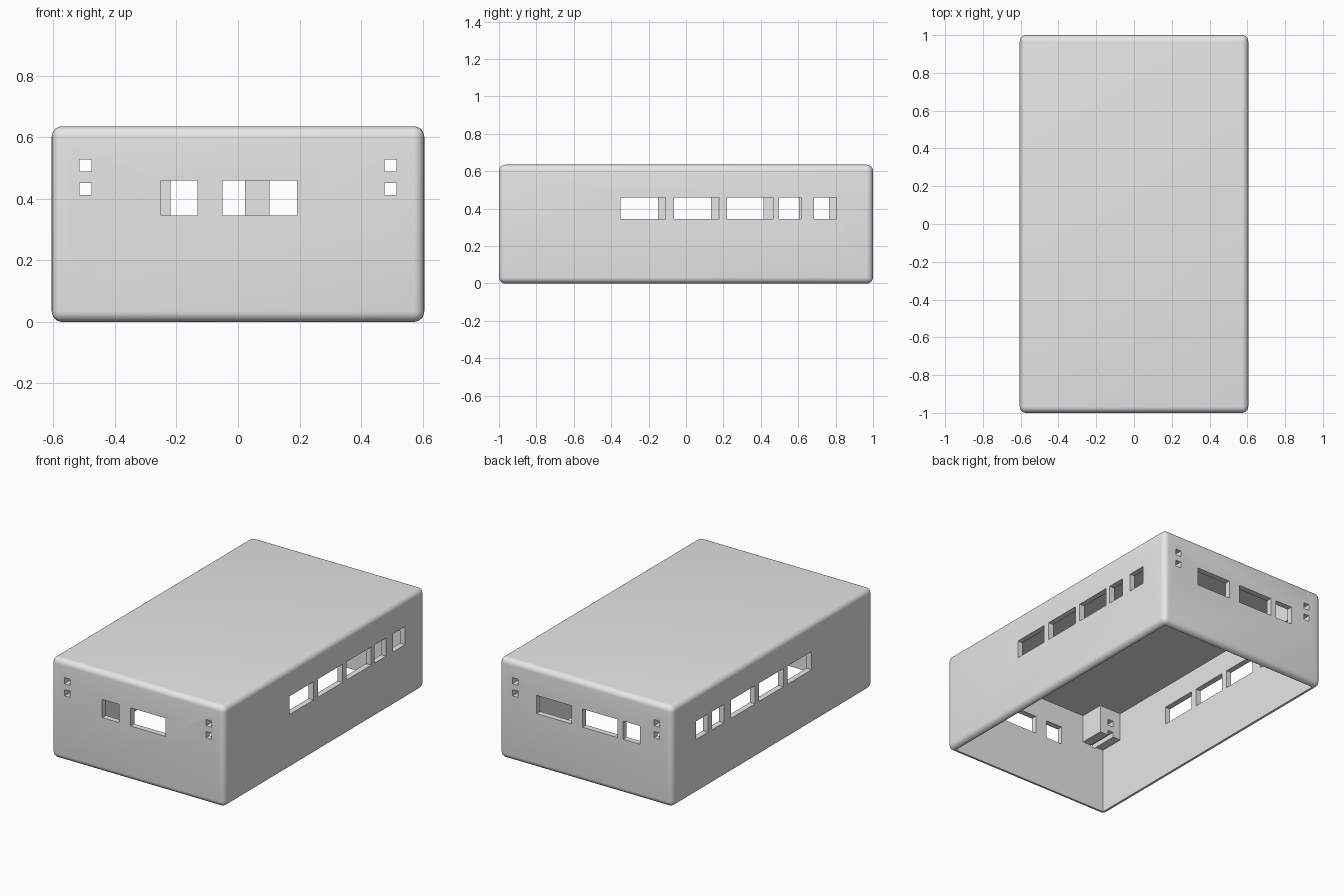
import bpy
import bmesh
from mathutils import Matrix, Vector

old = bpy.data.objects.get("Cube")
if old:
    bpy.data.objects.remove(old, do_unlink=True)

HX, HY, H = 0.605, 1.0, 0.635      # outer half width, half length, height
WALL, ROUND = 0.036, 0.034         # wall thickness and edge radius
IX, IY, IZ = HX - WALL, HY - WALL, H - WALL
PORT_Z = (0.345, 0.46)

grey = bpy.data.materials.new("plain grey")
grey.use_nodes = True
grey.diffuse_color = (0.8, 0.8, 0.8, 1)
grey.node_tree.nodes["Principled BSDF"].inputs["Base Color"].default_value = (0.8, 0.8, 0.8, 1)


def make_boxes(name, spans, radius=0):
    """One object of separate boxes, each given as x, y and z spans."""
    bm = bmesh.new()
    for span in spans:
        lo = Vector([min(s) for s in span])
        hi = Vector([max(s) for s in span])
        place = Matrix.Translation((lo + hi) / 2) @ Matrix.Diagonal((*(hi - lo), 1))
        bmesh.ops.create_cube(bm, size=1, matrix=place)
    if radius:
        bmesh.ops.bevel(bm, geom=bm.edges[:], offset=radius, segments=6,
                        profile=0.5, affect='EDGES')
    mesh = bpy.data.meshes.new(name)
    bm.to_mesh(mesh)
    bm.free()
    mesh.materials.append(grey)
    obj = bpy.data.objects.new(name, mesh)
    bpy.context.collection.objects.link(obj)
    return obj


def combine(target, other, operation):
    """Apply a boolean and remove the helper object."""
    other.hide_render = True
    mod = target.modifiers.new("cut", 'BOOLEAN')
    mod.operation = operation
    mod.solver = 'EXACT'
    mod.object = other
    bpy.context.view_layer.objects.active = target
    bpy.ops.object.modifier_apply(modifier=mod.name)
    bpy.data.objects.remove(other, do_unlink=True)


# Rounded cover, hollow and open underneath
cover = make_boxes("enclosure_cover", [((-HX, HX), (-HY, HY), (0, H))], ROUND)
combine(cover, make_boxes("cavity", [((-IX, IX), (-IY, IY), (-0.2, IZ))]), 'DIFFERENCE')

# Mounting block in each upper inside corner
corners = [(sx, sy) for sx in (-1, 1) for sy in (-1, 1)]
blocks = [((sx * 0.415, sx * (IX + 0.01)), (sy * 0.805, sy * (IY + 0.01)), (0.42, IZ + 0.01))
          for sx, sy in corners]
combine(cover, make_boxes("corner_blocks", blocks), 'UNION')

# Port openings in the four walls
front = [(-0.25, -0.132), (-0.05, 0.192)]
back = [(-0.38, -0.26), (-0.22, 0.023), (0.102, 0.345)]
right = [(-0.39, -0.15), (-0.108, 0.135), (0.175, 0.415), (0.485, 0.605), (0.645, 0.765)]
left = [(-0.35, -0.11), (-0.065, 0.18), (0.22, 0.465), (0.497, 0.615), (0.685, 0.805)]
ports = []
for side, spans in ((-1, front), (1, back)):
    ports += [(s, (side * (IY - 0.02), side * (HY + 0.1)), PORT_Z) for s in spans]
for side, spans in ((-1, right), (1, left)):
    ports += [((side * (IX - 0.02), side * (HX + 0.1)), s, PORT_Z) for s in spans]
combine(cover, make_boxes("ports", ports), 'DIFFERENCE')

# Small square tie holes running through the end walls and blocks
ties = [((sx * 0.476, sx * 0.514), (sy * 0.75, sy * 1.1), (z, z + 0.039))
        for sx, sy in corners for z in (0.412, 0.488)]
combine(cover, make_boxes("tie_holes", ties), 'DIFFERENCE')

# Smooth rounded edges, crisp openings
bpy.ops.object.select_all(action='DESELECT')
cover.select_set(True)
bpy.context.view_layer.objects.active = cover
bpy.ops.object.shade_smooth_by_angle(angle=0.5)
